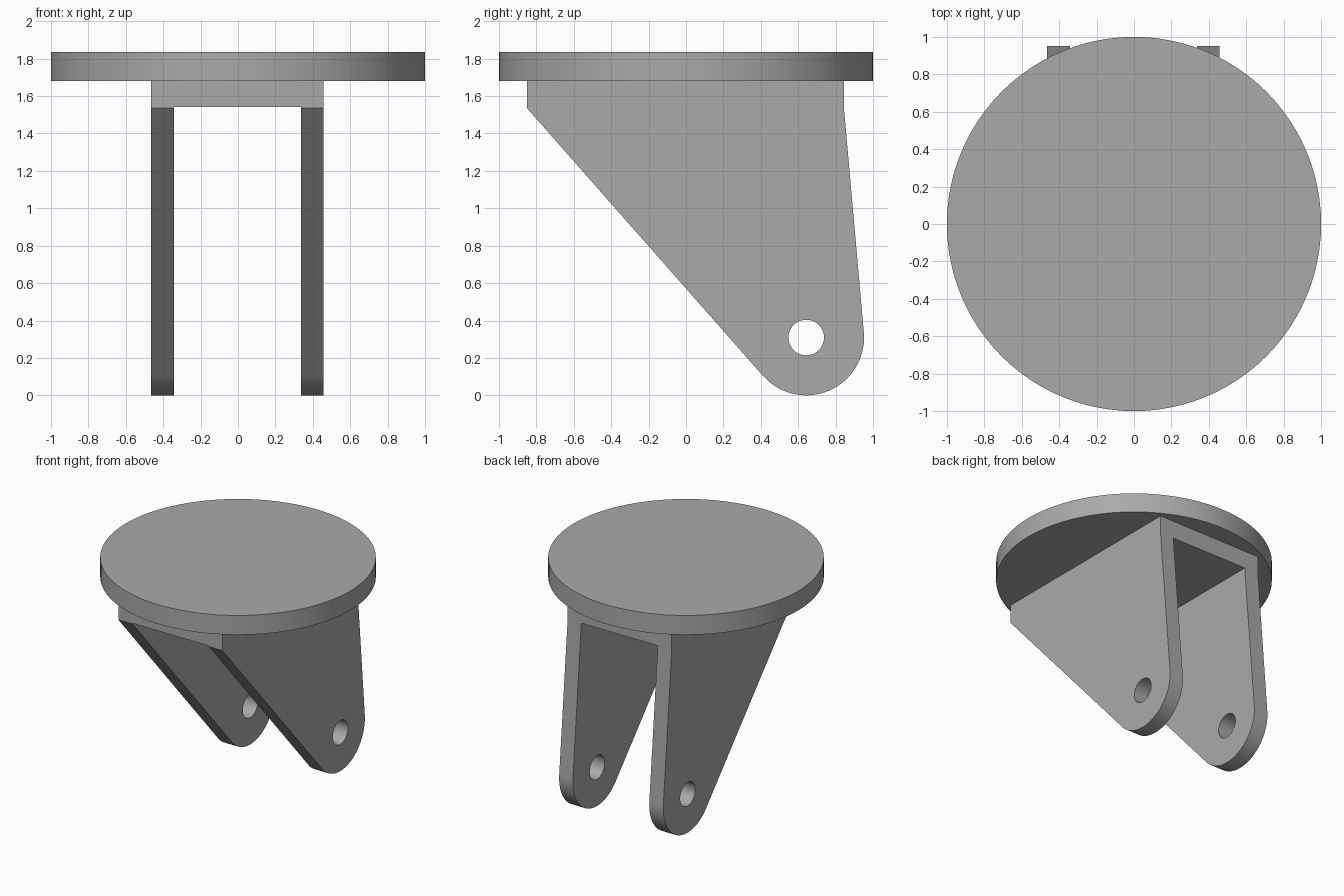
import bpy, bmesh, math
from mathutils import Vector

cube = bpy.data.objects.get("Cube")
if cube:
    bpy.data.objects.remove(cube)

# Single plain grey
grey = bpy.data.materials.new("plain_grey")
grey.use_nodes = True
colour = (0.40, 0.40, 0.40, 1)
grey.diffuse_color = colour
grey.node_tree.nodes["Principled BSDF"].inputs["Base Color"].default_value = colour

TOP, PLATE_BOTTOM, SLOT_TOP = 1.835, 1.68, 1.54
PIN = Vector((0.643, 0.309))      # pin hole centre in (y, z)
LUG_RADIUS, HOLE_RADIUS = 0.309, 0.095
X_RIGHT, X_LEFT = -0.465, 0.457


def prism(name, outline, x0, x1):
    """Extrude a (y, z) outline along x."""
    bm = bmesh.new()
    face = bm.faces.new([bm.verts.new((x0, y, z)) for y, z in outline])
    ext = bmesh.ops.extrude_face_region(bm, geom=[face])
    moved = [v for v in ext["geom"] if isinstance(v, bmesh.types.BMVert)]
    bmesh.ops.translate(bm, verts=moved, vec=(x1 - x0, 0, 0))
    bmesh.ops.recalc_face_normals(bm, faces=bm.faces)
    mesh = bpy.data.meshes.new(name)
    bm.to_mesh(mesh)
    bm.free()
    obj = bpy.data.objects.new(name, mesh)
    bpy.context.collection.objects.link(obj)
    mesh.materials.append(grey)
    return obj


def arc(centre, radius, start, end, steps):
    angles = [start + (end - start) * i / steps for i in range(steps + 1)]
    return [(centre.x + radius * math.cos(a), centre.y + radius * math.sin(a)) for a in angles]


def tangent_angle(point, side):
    """Angle on the lug circle where the line from point touches it."""
    d = Vector(point) - PIN
    return math.atan2(d.y, d.x) + side * math.acos(LUG_RADIUS / d.length)


def cut(target, cutter):
    mod = target.modifiers.new(cutter.name, "BOOLEAN")
    mod.operation, mod.solver, mod.object = "DIFFERENCE", "EXACT", cutter
    bpy.context.view_layer.objects.active = target
    bpy.ops.object.modifier_apply(modifier=mod.name)
    bpy.data.objects.remove(cutter)


def smooth(obj):
    bpy.ops.object.select_all(action="DESELECT")
    obj.select_set(True)
    bpy.context.view_layer.objects.active = obj
    bpy.ops.object.shade_smooth_by_angle(angle=math.radians(25))


# Round mounting plate
bpy.ops.mesh.primitive_cylinder_add(vertices=96, radius=1, depth=TOP - PLATE_BOTTOM,
                                    location=(0, 0, (TOP + PLATE_BOTTOM) / 2))
plate = bpy.context.object
plate.name = "round_plate"
plate.data.materials.append(grey)
smooth(plate)

# Fork: tapered side profile with a rounded lug
front, back = (-0.85, 1.535), (0.845, 1.53)
a0 = tangent_angle(front, 1)
a1 = tangent_angle(back, -1) + math.tau
outline = [(front[0], PLATE_BOTTOM), front]
outline += arc(PIN, LUG_RADIUS, a0, a1, 40)
outline += [back, (back[0], PLATE_BOTTOM)]
fork = prism("fork_bracket", outline, X_RIGHT, X_LEFT)

# Slot between the two arms, then the pin hole through both
slot = [(-1.2, -0.2), (1.2, -0.2), (1.2, SLOT_TOP), (-1.2, SLOT_TOP)]
cut(fork, prism("slot_cutter", slot, -0.341, 0.336))
hole = arc(PIN, HOLE_RADIUS, 0, math.tau, 48)[:-1]
cut(fork, prism("hole_cutter", hole, -0.8, 0.8))
smooth(fork)
